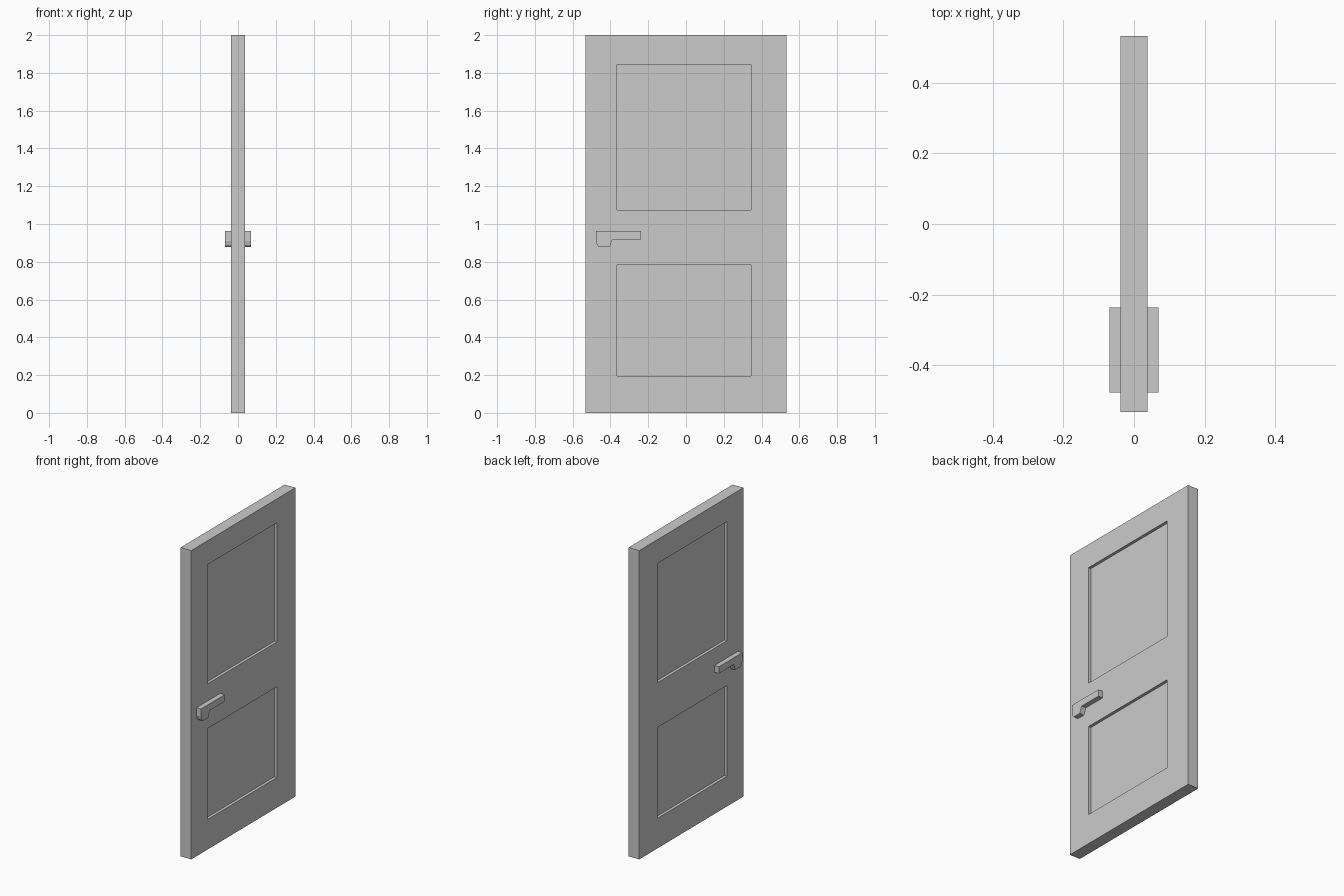
import bpy
import bmesh

if "Cube" in bpy.data.objects:
    bpy.data.objects.remove(bpy.data.objects["Cube"])

HALF_T = 0.038   # half door thickness
RECESS = 0.019   # panel recess depth


def make_object(name, bm):
    bmesh.ops.recalc_face_normals(bm, faces=bm.faces)
    mesh = bpy.data.meshes.new(name)
    bm.to_mesh(mesh)
    bm.free()
    obj = bpy.data.objects.new(name, mesh)
    bpy.context.collection.objects.link(obj)
    return obj


def prism(name, profile, x0, x1):
    """Extrude a (y, z) profile along x."""
    bm = bmesh.new()
    face = bm.faces.new([bm.verts.new((x0, y, z)) for y, z in profile])
    ext = bmesh.ops.extrude_face_region(bm, geom=[face])
    verts = [g for g in ext["geom"] if isinstance(g, bmesh.types.BMVert)]
    bmesh.ops.translate(bm, verts=verts, vec=(x1 - x0, 0, 0))
    return make_object(name, bm)


def rect(y0, y1, z0, z1):
    return [(y0, z0), (y1, z0), (y1, z1), (y0, z1)]


# Door slab
door = prism("door_slab", rect(-0.533, 0.533, 0, 2), -HALF_T, HALF_T)

# Recessed panels, cut into both faces
cutters = []
for z0, z1 in ((0.195, 0.783), (1.073, 1.845)):
    for side in (-1, 1):
        cutter = prism("panel_cutter", rect(-0.366, 0.344, z0, z1),
                       side * (HALF_T - RECESS), side * (HALF_T + 0.05))
        cutter.hide_render = True
        mod = door.modifiers.new("panel_recess", 'BOOLEAN')
        mod.operation = 'DIFFERENCE'
        mod.solver = 'EXACT'
        mod.object = cutter
        cutters.append(cutter)

# Bake the cuts and drop the cutters
bpy.context.view_layer.objects.active = door
for mod in list(door.modifiers):
    bpy.ops.object.modifier_apply(modifier=mod.name)
for cutter in cutters:
    bpy.data.objects.remove(cutter, do_unlink=True)

# Lever handles, one on each face
handle = [(-0.477, 0.962), (-0.237, 0.962), (-0.237, 0.918), (-0.389, 0.918),
          (-0.405, 0.877), (-0.460, 0.877), (-0.471, 0.889), (-0.477, 0.910)]
for name, side in (("handle_right", 1), ("handle_left", -1)):
    prism(name, handle, side * HALF_T, side * 0.07)
